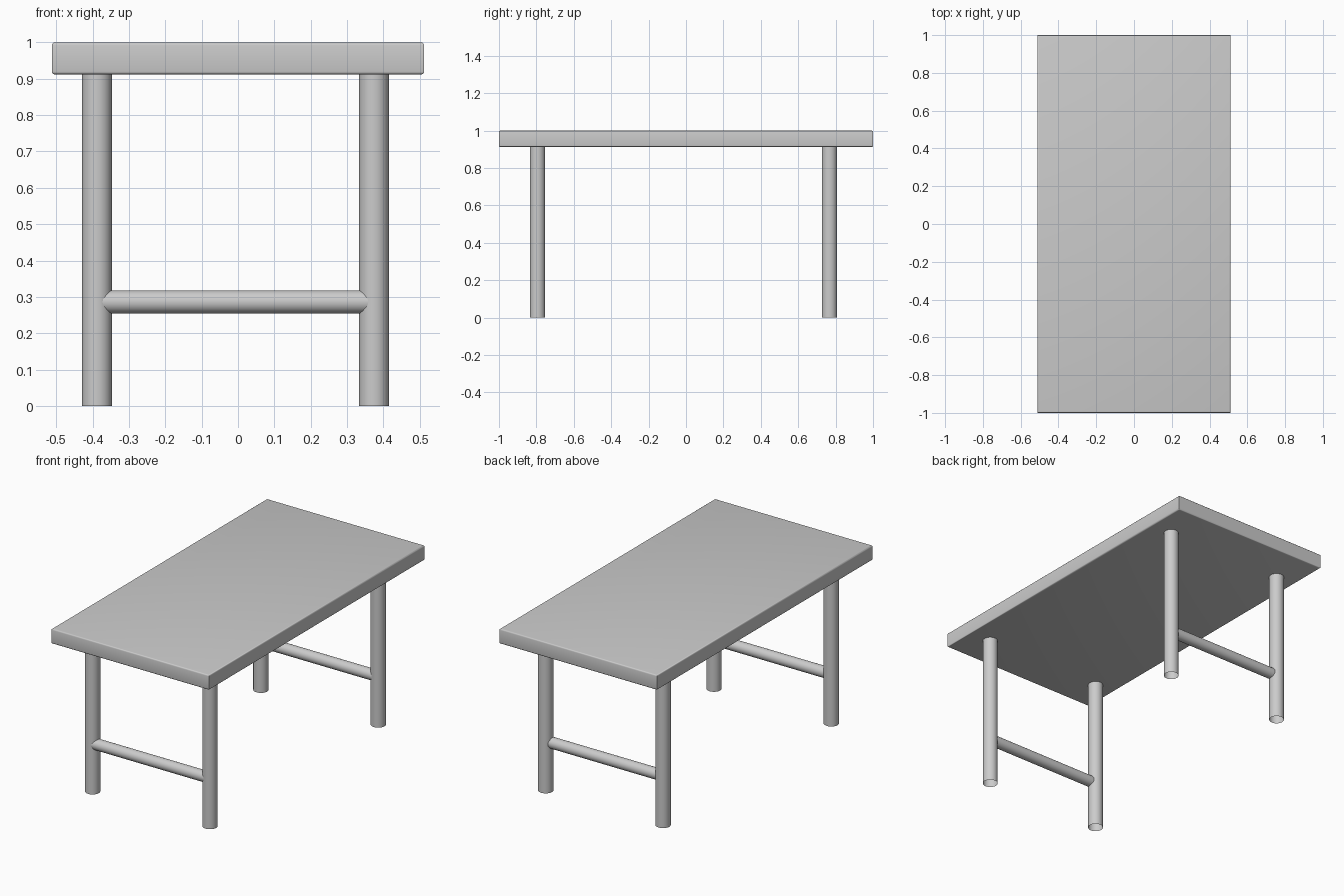
import bpy, bmesh
from math import pi

if "Cube" in bpy.data.objects:
    bpy.data.objects.remove(bpy.data.objects["Cube"])

LEG_R, RAIL_R = 0.041, 0.032
LEG_X = (-0.388, 0.374)
TOP_Z = 0.912


def smooth(obj):
    bpy.ops.object.select_all(action='DESELECT')
    obj.select_set(True)
    bpy.context.view_layer.objects.active = obj
    bpy.ops.object.shade_smooth_by_angle(angle=0.6)


def tube(name, radius, length, loc, rot=(0, 0, 0)):
    # open-ended round bar
    bpy.ops.mesh.primitive_cylinder_add(vertices=32, radius=radius, depth=length,
                                        end_fill_type='NOTHING', location=loc, rotation=rot)
    obj = bpy.context.object
    obj.name = name
    smooth(obj)
    return obj


# Table top: slab with softly rounded upper and lower rims
bm = bmesh.new()
bmesh.ops.create_cube(bm, size=1)
bmesh.ops.scale(bm, vec=(1.024, 2.0, 1 - TOP_Z), verts=bm.verts)
rims = [e for e in bm.edges if abs(e.verts[0].co.z - e.verts[1].co.z) < 1e-5]
bmesh.ops.bevel(bm, geom=rims, offset=0.008, segments=3, profile=0.5, affect='EDGES')
mesh = bpy.data.meshes.new("table_top")
bm.to_mesh(mesh)
bm.free()
top = bpy.data.objects.new("table_top", mesh)
top.location.z = (1 + TOP_Z) / 2
bpy.context.collection.objects.link(top)
smooth(top)

# Legs in two pairs, each pair joined by a low cross rail
for end, leg_y, rail_y in (("front", -0.794, -0.80), ("back", 0.767, 0.761)):
    for side, x in zip(("left", "right"), LEG_X):
        h = TOP_Z + 0.005
        tube(f"{end}_{side}_leg", LEG_R, h, (x, leg_y, h / 2))
    tube(f"{end}_rail", RAIL_R, LEG_X[1] - LEG_X[0], (sum(LEG_X) / 2, rail_y, 0.286),
         (0, pi / 2, 0))
